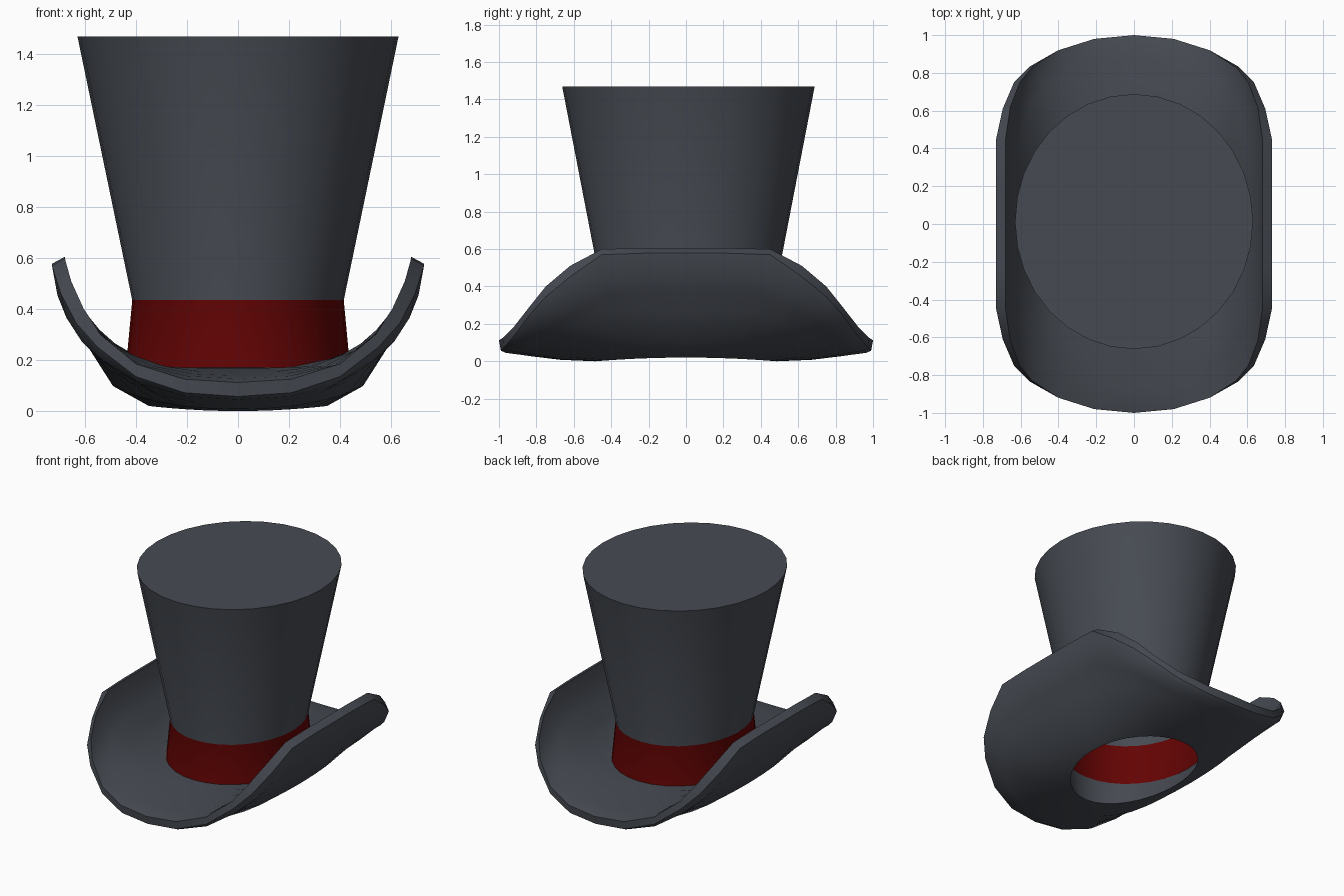
import bpy, bmesh, math
from mathutils import Vector

if "Cube" in bpy.data.objects:
    bpy.data.objects.remove(bpy.data.objects["Cube"])


def material(name, rgb):
    m = bpy.data.materials.new(name)
    m.diffuse_color = (*rgb, 1)
    m.use_nodes = True
    m.node_tree.nodes["Principled BSDF"].inputs["Base Color"].default_value = m.diffuse_color
    return m


grey = material("charcoal felt", (0.062, 0.070, 0.085))
red = material("dark red ribbon", (0.125, 0.001, 0.001))


def loft(bm, rings, closed=False):
    """Join rings of points with quads; returns the vertex rings."""
    vs = [[bm.verts.new(p) for p in r] for r in rings]
    n = len(vs[0])
    for a, b in zip(vs, vs[1:] + (vs[:1] if closed else [])):
        for i in range(n):
            j = (i + 1) % n
            bm.faces.new((a[i], a[j], b[j], b[i]))
    return vs


def ellipse(rx, ry, cy, z, n):
    return [Vector((rx * math.cos(2 * math.pi * i / n),
                    cy + ry * math.sin(2 * math.pi * i / n), z)) for i in range(n)]


def mirrored(quarter):
    """Mirror a quarter outline (side to end) into a full ring."""
    half = quarter + [(-x, y, z) for x, y, z in quarter[-2::-1]]
    return [Vector(p) for p in half + [(x, -y, z) for x, y, z in half[-2:0:-1]]]


def sweep(inner, outer, curl):
    """Rings between two outlines; curl gives (outward, upward) fractions."""
    return [[Vector((a.x + (b.x - a.x) * out, a.y + (b.y - a.y) * out,
                     a.z + (b.z - a.z) * up)) for a, b in zip(inner, outer)]
            for out, up in curl]


def finish(name, bm, mats):
    me = bpy.data.meshes.new(name)
    bm.to_mesh(me)
    bm.free()
    for m in mats:
        me.materials.append(m)
    ob = bpy.data.objects.new(name, me)
    bpy.context.collection.objects.link(ob)
    bpy.ops.object.select_all(action='DESELECT')
    ob.select_set(True)
    bpy.context.view_layer.objects.active = ob
    bpy.ops.object.shade_smooth_by_angle(angle=math.radians(40))


# Crown: flared tube with a closed top, open below, ribbon band at the base
N = 32
profile = [(0.44, 0.50, 0.17), (0.415, 0.475, 0.435), (0.63, 0.675, 1.47)]
bm = bmesh.new()
tube = loft(bm, [ellipse(rx, ry, 0.013, z, N) for rx, ry, z in profile])
bm.faces.new(tube[-1])
for f in bm.faces:
    f.material_index = 1 if f.calc_center_median().z < 0.435 else 0
finish("crown", bm, [grey, red])

# Brim rim: upper and lower edge outlines
rim_top = mirrored([(0.68, 0.0, 0.605), (0.68, 0.22, 0.605), (0.68, 0.45, 0.60),
                    (0.655, 0.62, 0.51), (0.605, 0.75, 0.40), (0.54, 0.83, 0.30),
                    (0.40, 0.92, 0.185), (0.21, 0.98, 0.125), (0, 1.0, 0.112)])
rim_low = mirrored([(0.73, 0.0, 0.578), (0.73, 0.22, 0.578), (0.73, 0.45, 0.57),
                    (0.695, 0.61, 0.46), (0.635, 0.75, 0.345), (0.55, 0.835, 0.25),
                    (0.40, 0.92, 0.135), (0.21, 0.975, 0.072), (0, 0.99, 0.057)])

# Top side meets the ribbon; underside ends at a smaller head opening
seat = ellipse(0.44, 0.50, 0.013, 0.17, N)
hole = ellipse(0.35, 0.485, 0.0, 0.0, N)
for p in hole:
    p.z = 0.02 * (p.x / 0.35) ** 2
top = sweep(seat, rim_top, [(0, 0), (0.12, 0.02), (0.5, 0.32), (0.75, 0.54),
                            (0.91, 0.73), (1, 1)])
under = sweep(hole, rim_low, [(1, 1), (0.947, 0.79), (0.80, 0.62), (0.66, 0.45),
                              (0.37, 0.14), (0, 0)])
bm = bmesh.new()
loft(bm, top + under, closed=True)
bmesh.ops.recalc_face_normals(bm, faces=bm.faces)
finish("brim", bm, [grey])
